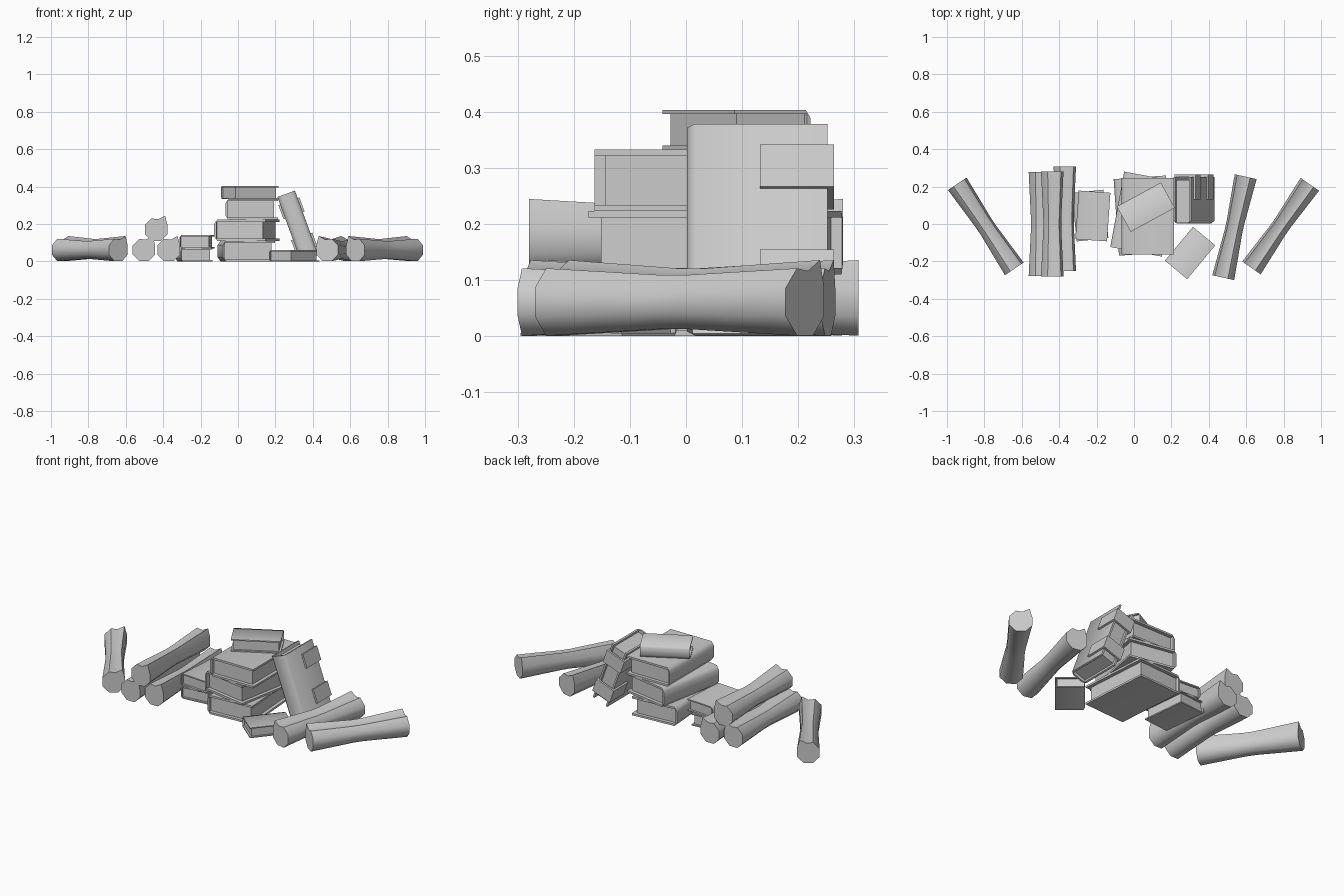
import bpy
import bmesh
from math import radians, sin, cos
from mathutils import Vector, Matrix

cube = bpy.data.objects.get("Cube")
if cube:
    bpy.data.objects.remove(cube, do_unlink=True)

grey = bpy.data.materials.new("plain_grey")
grey.use_nodes = True
grey.diffuse_color = (0.6, 0.6, 0.6, 1)
grey.node_tree.nodes["Principled BSDF"].inputs["Base Color"].default_value = (0.6, 0.6, 0.6, 1)


def loft(name, rings, matrix, angle):
    """Join equal rings of points into a capped solid."""
    bm = bmesh.new()
    loops = [[bm.verts.new(p) for p in ring] for ring in rings]
    n = len(loops[0])
    for a, b in zip(loops, loops[1:]):
        for i in range(n):
            j = (i + 1) % n
            bm.faces.new((a[i], a[j], b[j], b[i]))
    bm.faces.new(loops[0][::-1])
    bm.faces.new(loops[-1])
    bmesh.ops.recalc_face_normals(bm, faces=bm.faces)
    mesh = bpy.data.meshes.new(name)
    bm.to_mesh(mesh)
    bm.free()
    mesh.materials.append(grey)
    obj = bpy.data.objects.new(name, mesh)
    obj.matrix_world = matrix
    bpy.context.collection.objects.link(obj)
    bpy.ops.object.select_all(action='DESELECT')
    obj.select_set(True)
    bpy.context.view_layer.objects.active = obj
    bpy.ops.object.shade_smooth_by_angle(angle=radians(angle))
    return obj


def extrude(name, profile, y0, y1, matrix, angle=60):
    """Extrude an x-z profile along y."""
    return loft(name, [[(x, y, z) for x, z in profile] for y in (y0, y1)], matrix, angle)


def c_profile(x0, x1, half, wall, bevel):
    """C-shaped section, open at +x, with a bevelled back."""
    upper = [(x0, half - bevel), (x0 + bevel * 0.7, half), (x1, half),
             (x1, half - wall), (x0 + wall, half - wall)]
    return upper + [(x, -z) for x, z in reversed(upper)]


def book(name, matrix, width, length, thick):
    """Cover with its spine at local -x, and an inset block of pages."""
    w, l, h = width / 2, length / 2, thick / 2
    wall, lip = thick * 0.1, width * 0.07
    extrude(name + "_cover", c_profile(-w, w, h, wall, thick * 0.2), -l, l, matrix)
    p = h - wall
    extrude(name + "_pages", [(-w + wall, -p), (w - lip, -p), (w - lip, p), (-w + wall, p)],
            lip - l, l - lip, matrix)


def flat(x, y, z, turn):
    return Matrix.Translation((x, y, z)) @ Matrix.Rotation(radians(turn), 4, 'Z')


# Stacked and lying books: x, y, bottom, turn, width, length, thickness
books = {
    "stack_book_bottom": (0.045, 0.045, 0, 4, 0.28, 0.41, 0.11),
    "stack_book_second": (0.048, 0.053, 0.11, -10.5, 0.28, 0.41, 0.113),
    "stack_book_third": (0.073, 0.042, 0.223, 0, 0.28, 0.41, 0.11),
    "stack_book_top": (0.063, 0.09, 0.333, -61.4, 0.155, 0.268, 0.07),
    "small_book_lower": (-0.235, 0.045, 0, 6, 0.17, 0.26, 0.07),
    "small_book_upper": (-0.22, 0.043, 0.07, -4, 0.17, 0.26, 0.07),
    "floor_book": (0.3, -0.155, 0, -39.7, 0.155, 0.235, 0.06),
}
for name, (x, y, z, turn, w, l, t) in books.items():
    book(name, flat(x, y, z + t / 2, turn), w, l, t)

# Book leaning on the stack, spine to the front
s, c = sin(radians(20)), cos(radians(20))
lean = Matrix(((0, -s, c, 0.32), (1, 0, 0, 0.127), (0, c, s, 0.19), (0, 0, 0, 1)))
book("leaning_book", lean, 0.25, 0.365, 0.1)

# Straps that wrap the open edge of the leaning book
for label, y in (("upper", 0.1), ("lower", -0.1)):
    half, wall = 0.06, 0.012
    strap = [(0.005, half), (0.137, half), (0.137, -half), (0.005, -half),
             (0.005, wall - half), (0.137 - wall, wall - half),
             (0.137 - wall, half - wall), (0.005, half - wall)]
    extrude(label + "_strap", strap, y - 0.04, y + 0.04, lean, 30)

# Rolled-paper section: eight sides with a raised loose edge
section = [(0.065, 22.5), (0.088, 58), (0.056, 80)]
section += [(0.065, 22.5 + 45 * k) for k in range(2, 8)]
section = [(r * cos(radians(a)), r * sin(radians(a))) for r, a in section]


def scroll(name, start, end):
    """Scroll from start to end, narrowed at its waist."""
    a, b = Vector(start), Vector(end)
    along = (b - a).normalized()
    up = Vector((0, 0, 1))
    side = along.cross(up)
    rings = []
    for t, size in ((0, 1), (0.25, 0.89), (0.45, 0.8), (0.55, 0.8), (0.75, 0.89), (1, 1)):
        mid = a.lerp(b, t)
        rings.append([mid + side * u * size + up * v * size for u, v in section])
    loft(name, rings, Matrix.Identity(4), 50)


low, high = 0.061, 0.17
scroll("far_right_scroll", (-0.64, -0.24, low), (-0.945, 0.215, low))
scroll("pile_scroll_outer", (-0.503, -0.278, low), (-0.503, 0.278, low))
scroll("pile_scroll_inner", (-0.37, -0.25, low), (-0.37, 0.307, low))
scroll("pile_scroll_top", (-0.437, -0.28, high), (-0.437, 0.28, high))
scroll("near_left_scroll", (0.597, 0.253, low), (0.477, -0.287, low))
scroll("far_left_scroll", (0.94, 0.212, low), (0.628, -0.235, low))
